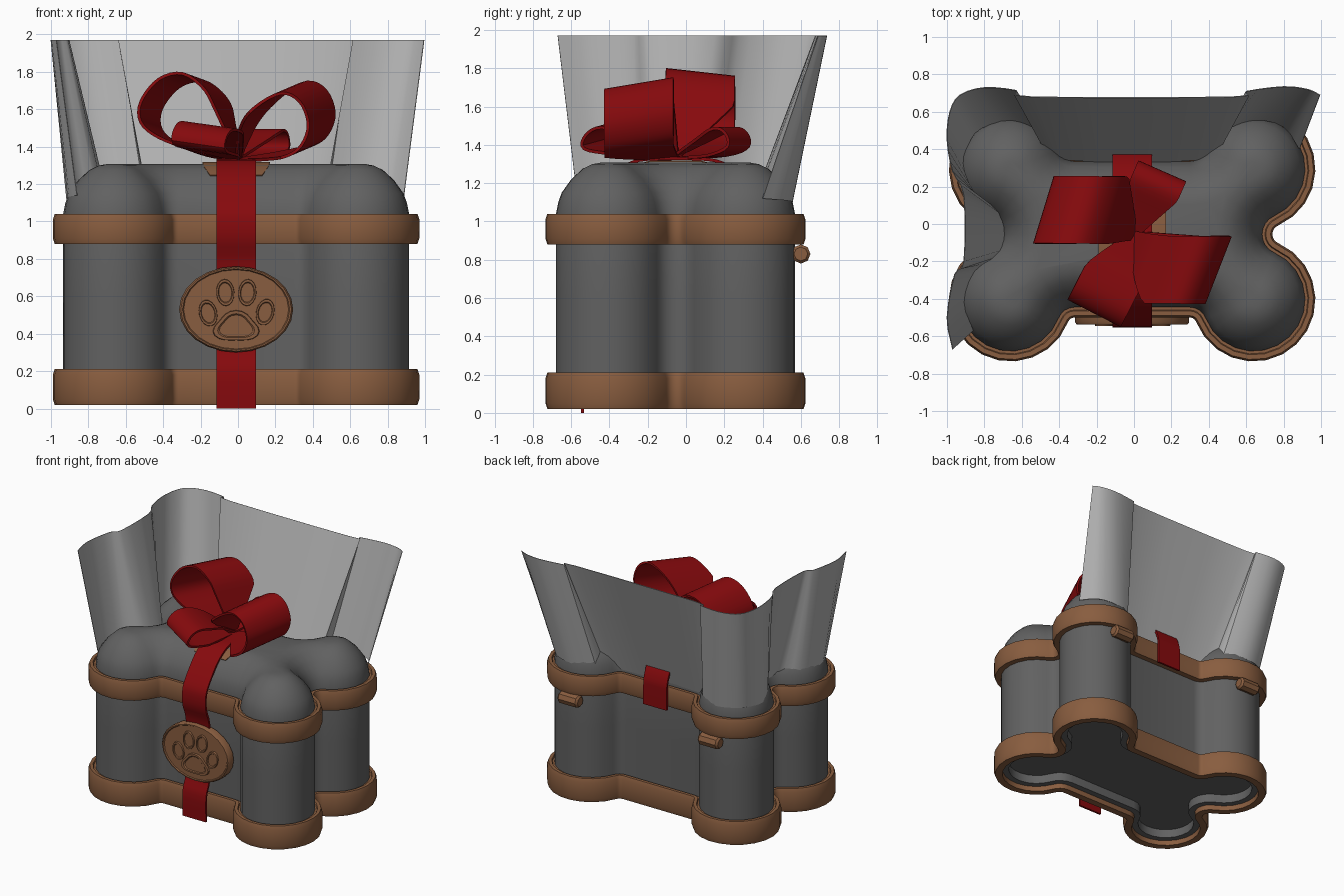
import bpy, bmesh, math
from mathutils import Vector

if "Cube" in bpy.data.objects:
    bpy.data.objects.remove(bpy.data.objects["Cube"])

CX, CY = -0.01, -0.055      # centre of the bone-shaped box


def material(name, rgb):
    m = bpy.data.materials.new(name)
    m.diffuse_color = (*rgb, 1)
    m.use_nodes = True
    m.node_tree.nodes["Principled BSDF"].inputs["Base Color"].default_value = m.diffuse_color
    return m


GREY = material("dark_grey", (0.12, 0.12, 0.12))
FILM = material("light_grey", (0.44, 0.44, 0.44))
BROWN = material("brown", (0.25, 0.11, 0.05))
RED = material("red", (0.24, 0.003, 0.004))


def skin(name, rings, mat, loop=True, close=False, caps=False, thick=0):
    """Join a row of equal point rings into one surface."""
    bm = bmesh.new()
    vs = [[bm.verts.new(p) for p in r] for r in rings]
    n = len(vs[0])
    pairs = list(zip(vs, vs[1:])) + ([(vs[-1], vs[0])] if close else [])
    for a, b in pairs:
        for i in range(n if loop else n - 1):
            j = (i + 1) % n
            bm.faces.new((a[i], a[j], b[j], b[i]))
    if caps:
        bm.faces.new(vs[0])
        bm.faces.new(vs[-1])
    bmesh.ops.recalc_face_normals(bm, faces=bm.faces)
    me = bpy.data.meshes.new(name)
    bm.to_mesh(me)
    bm.free()
    me.materials.append(mat)
    ob = bpy.data.objects.new(name, me)
    bpy.context.collection.objects.link(ob)
    if thick:
        mod = ob.modifiers.new("thickness", "SOLIDIFY")
        mod.thickness = thick
        mod.offset = 0
    return ob


def smooth_path(pts, steps=4):
    """Catmull-Rom curve through the points."""
    p = [Vector(q) for q in pts]
    p = [2 * p[0] - p[1]] + p + [2 * p[-1] - p[-2]]
    out = []
    for a, b, c, d in zip(p, p[1:], p[2:], p[3:]):
        for k in range(steps):
            t = k / steps
            out.append(0.5 * (2 * b + (c - a) * t + (2 * a - 5 * b + 4 * c - d) * t * t
                              + (3 * b - a - 3 * c + d) * t ** 3))
    return out + [p[-2]]


def bone(d, z):
    """Bone outline: four round lobes joined by fillets, grown by d."""
    lx, ly, r, h, w, f1 = 0.65, 0.35, 0.275, 0.39, 0.695, 0.09
    fy = h + f1
    fx = lx - math.sqrt((r + f1) ** 2 - (fy - ly) ** 2)
    a = w - lx
    f2 = (a * a + ly * ly - r * r) / (2 * (r - a))
    ang1 = math.atan2(fy - ly, fx - lx)
    ang2 = math.atan2(-ly, w + f2 - lx)

    def arc(x, y, rad, s, e, n):
        return [(x + rad * math.cos(s + (e - s) * i / n),
                 y + rad * math.sin(s + (e - s) * i / n)) for i in range(n + 1)]
    q = [(0, h + d)]
    q += arc(fx, fy, f1 - d, -math.pi / 2, ang1 - math.pi, 4)
    q += arc(lx, ly, r + d, ang1, ang2, 14)[1:-1]
    q += arc(w + f2, 0, f2 - d, ang2 + math.pi, math.pi, 4)
    half = q + [(x, -y) for x, y in reversed(q)][1:]
    full = half + [(-x, -y) for x, y in half][1:-1]
    return [(x + CX, y + CY, z) for x, y in full]


# Box body with recessed underside and puffy lid
body = [(-0.06, 0.13), (-0.06, 0.06), (0, 0.06), (0, 0.6), (0, 1.04), (-0.012, 1.10),
        (-0.03, 1.15), (-0.08, 1.22), (-0.14, 1.275), (-0.19, 1.299), (-0.235, 1.307)]
skin("box_body", [bone(d, z) for d, z in body], GREY, caps=True)

# Bands round the bottom and the lid
for name, z0, z1 in (("bottom_band", 0.02, 0.21), ("lid_band", 0.88, 1.04)):
    section = [(-0.01, z0), (0.045, z0), (0.055, z0 + 0.03), (0.055, z1 - 0.03),
               (0.045, z1), (0.02, z1), (0.015, z1 - 0.012), (-0.02, z1 - 0.012)]
    skin(name, [bone(d, z) for d, z in section], BROWN, close=True)

# Hinge knobs at the back
for side, sx in (("left", -1), ("right", 1)):
    rings = []
    for dx, r in ((-0.09, 0.036), (-0.075, 0.05), (0.075, 0.05), (0.09, 0.036)):
        rings.append([(CX + sx * 0.63 + dx, 0.6 + r * math.cos(k * math.pi / 4),
                       0.83 + r * math.sin(k * math.pi / 4)) for k in range(8)])
    skin(side + "_hinge_knob", rings, BROWN, caps=True)

# Ribbon running up the front, over the lid and down the back
path = [(-0.54, 0), (-0.54, 0.2), (-0.50, 0.32), (-0.485, 0.55), (-0.50, 0.78),
        (-0.54, 0.9), (-0.545, 1.0), (-0.525, 1.07), (-0.46, 1.16),
        (-0.39, 1.24), (-0.30, 1.30), (-0.19, 1.326), (0.08, 1.326), (0.19, 1.305),
        (0.29, 1.25), (0.365, 1.16), (0.40, 1.07), (0.405, 1.0), (0.405, 0.86)]
skin("ribbon", [[(CX + s * 0.105, y, z) for s in (-1, 1)]
                for y, z in smooth_path(path, 3)], RED, loop=False, thick=0.016)

# Brown patch below the bow
patch = [(-0.345, 1.247, 0.14), (-0.28, 1.288, 0.17), (-0.19, 1.314, 0.18),
         (0.08, 1.314, 0.18), (0.17, 1.29, 0.17), (0.235, 1.247, 0.14)]
skin("lid_patch", [[(CX + s * w, y, z) for s in (-1, 1)] for y, z, w in patch],
     BROWN, loop=False, thick=0.006)


def bow_loop(name, profile, direction, side, shift=(0, 0, 0), centre=(0, -0.06, 1.33)):
    """Ribbon loop that widens away from the knot; profile is (reach, height),
    side is half the ribbon width and shift moves the wide part sideways."""
    d = Vector((*direction, 0)).normalized()
    side = Vector(side)
    rings = []
    for u, z in smooth_path(profile):
        t = min(1, math.hypot(u, z) / 0.3)
        c = Vector(centre) + d * u + Vector((0, 0, z)) + Vector(shift) * t
        w = side * (0.12 + 0.88 * t)
        rings.append([c - w, c + w])
    skin(name, rings, RED, loop=False, thick=0.016)


# Bow: two large and two small loops
big = [(0, 0.01), (0.06, 0.20), (0.12, 0.34), (0.24, 0.43), (0.37, 0.40),
       (0.465, 0.28), (0.465, 0.17), (0.37, 0.09), (0.2, 0.03), (0, 0)]
wide = [(0, 0.01), (0.06, 0.19), (0.16, 0.31), (0.30, 0.385), (0.40, 0.34),
        (0.445, 0.22), (0.41, 0.11), (0.33, 0.05), (0.18, 0.02), (0, 0)]
back = [(0, 0.01), (0.15, 0.09), (0.28, 0.155), (0.35, 0.13), (0.36, 0.06),
        (0.24, 0.015), (0, 0)]
front = [(0, 0.02), (0.18, 0.14), (0.35, 0.18), (0.44, 0.14), (0.45, 0.07),
         (0.28, 0.04), (0, 0)]
bow_loop("bow_loop_left", big, (-1, 0), (0.055, 0.18, -0.02), (0, 0.135, 0.01))
bow_loop("bow_loop_right", wide, (1, 0), (0.07, 0.18, 0.03), (0, -0.185, 0))
bow_loop("bow_loop_back", back, (0.15, 0.34), (0.128, -0.056, 0))
bow_loop("bow_loop_front", front, (-0.21, -0.41), (0.142, -0.073, -0.02))


def plaque(name, x, z, rx, rz, levels, n=24, lobes=0, tilt=0):
    """Rounded plate facing front, stepped through (scale, y) levels."""
    rings = []
    for s, y in levels:
        ring = []
        for k in range(n):
            a = 2 * math.pi * k / n
            r = s * (1 + lobes * math.cos(3 * (a - math.pi / 2)))
            px, pz = rx * r * math.cos(a), rz * r * math.sin(a)
            ring.append((x + px * math.cos(tilt) - pz * math.sin(tilt), y,
                         z + px * math.sin(tilt) + pz * math.cos(tilt)))
        rings.append(ring)
    skin(name, rings, BROWN, caps=True)


# Oval badge with a raised paw
plaque("badge", CX, 0.53, 0.305, 0.23,
       [(1, -0.475), (1, -0.525), (0.97, -0.538), (0.94, -0.538), (0.92, -0.53)])
raised = [(1.05, -0.52), (1, -0.545), (0.82, -0.545), (0.74, -0.538)]
toes = [(-0.16, 0.51, 0.25), (-0.068, 0.62, 0.08), (0.05, 0.62, -0.08), (0.145, 0.515, -0.25)]
for i, (x, z, t) in enumerate(toes):
    plaque(f"paw_toe_{i + 1}", x, z, 0.047, 0.07, raised, 16, 0, t)
plaque("paw_pad", CX, 0.435, 0.115, 0.078, raised, 24, 0.13)

# Flared wrapping sheet round the left side, back and back right corner
top = [(-0.97, -0.67), (-1.0, -0.5), (-0.96, -0.27), (-0.91, -0.2), (-0.91, 0.15),
       (-0.97, 0.28), (-1.0, 0.45), (-0.985, 0.6), (-0.93, 0.69), (-0.8, 0.73),
       (-0.63, 0.715), (-0.54, 0.68), (0.52, 0.68), (0.6, 0.71), (0.8, 0.735),
       (0.93, 0.72), (0.995, 0.69)]
low = [(-0.86, -0.57, 1.14), (-0.91, -0.42, 1.13), (-0.85, -0.25, 1.12),
       (-0.71, -0.14, 1.10), (-0.71, 0.05, 1.10), (-0.85, 0.16, 1.12),
       (-0.915, 0.32, 1.11), (-0.885, 0.43, 1.11), (-0.82, 0.51, 1.11),
       (-0.66, 0.555, 1.10), (-0.49, 0.48, 1.08), (-0.39, 0.345, 1.05),
       (0.37, 0.345, 1.05), (0.47, 0.48, 1.08), (0.64, 0.555, 1.10),
       (0.80, 0.52, 1.11), (0.885, 0.40, 1.12)]
rings = [[a, (b.x, b.y, 1.97)] for a, b in zip(smooth_path(low, 3), smooth_path(top, 3))]
skin("wrapping_sheet", rings, FILM, loop=False, thick=0.004)

# Apply the thickness, then smooth shading with sharp edges kept
for ob in bpy.context.collection.objects:
    ob.select_set(True)
    bpy.context.view_layer.objects.active = ob
bpy.ops.object.convert(target="MESH")
bpy.ops.object.shade_smooth_by_angle(angle=math.radians(35))
